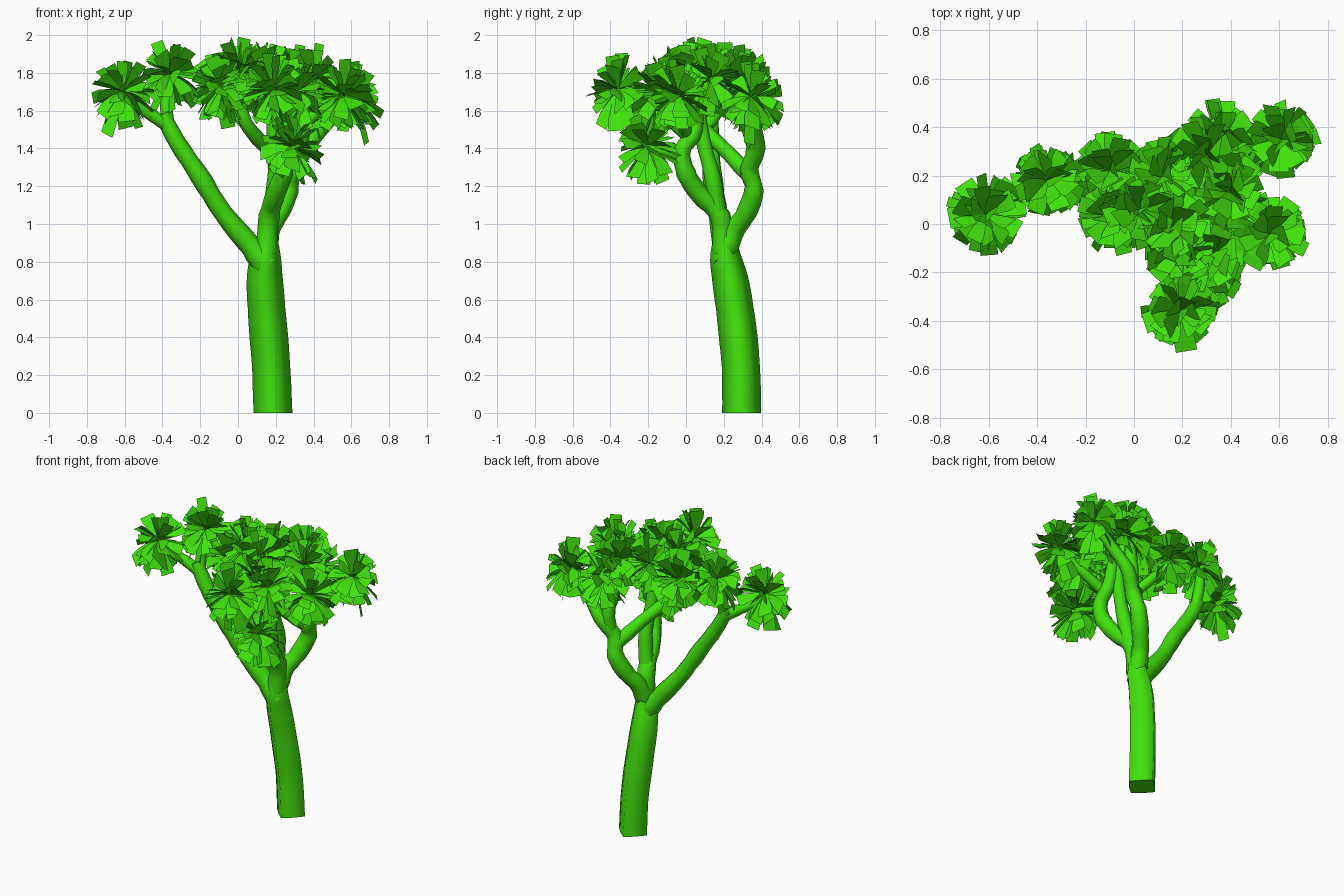
import bpy, bmesh, math, random
from mathutils import Vector, Matrix

if "Cube" in bpy.data.objects:
    bpy.data.objects.remove(bpy.data.objects["Cube"])

random.seed(4)
green = bpy.data.materials.new("plant_green")
green.diffuse_color = (0.055, 0.76, 0.004, 1)
green.use_nodes = True
green.node_tree.nodes["Principled BSDF"].inputs["Base Color"].default_value = green.diffuse_color


def finish(bm, name, smooth):
    me = bpy.data.meshes.new(name)
    bm.to_mesh(me)
    bm.free()
    ob = bpy.data.objects.new(name, me)
    bpy.context.collection.objects.link(ob)
    me.materials.append(green)
    for p in me.polygons:
        p.use_smooth = smooth
    return ob


def spline(pts, steps=4):
    """Catmull-Rom through (x, y, z, radius) points."""
    v = [Vector(p) for p in pts]
    v = [2 * v[0] - v[1]] + v + [2 * v[-1] - v[-2]]
    out = []
    for a, b, c, d in zip(v, v[1:], v[2:], v[3:]):
        for i in range(steps):
            t = i / steps
            out.append(0.5 * (2 * b + (c - a) * t + (2 * a - 5 * b + 4 * c - d) * t * t
                              + (3 * b - a - 3 * c + d) * t ** 3))
    return out + [v[-2]]


def limb(name, pts, sides=8, bumpy=0.06, odd=1.0):
    """Tube along a path; odd < 1 pulls every second side vertex in (diamond section)."""
    path = spline(pts)
    pos = [p.to_3d() for p in path]
    bm = bmesh.new()
    rings = []
    up = Vector((1, 0, 0))
    for i, p in enumerate(path):
        tan = (pos[min(i + 1, len(pos) - 1)] - pos[max(i - 1, 0)]).normalized()
        if i == 0 and p.z < 0.01:
            tan = Vector((0, 0, 1))
        up = (up - tan * up.dot(tan)).normalized()
        side = tan.cross(up)
        r = p.w * (1 + random.uniform(-bumpy, bumpy))
        ring = []
        for k in range(sides):
            a = 2 * math.pi * k / sides
            q = r * (odd if k % 2 else 1)
            ring.append(bm.verts.new(pos[i] + q * (math.cos(a) * up + math.sin(a) * side)))
        rings.append(ring)
    for a, b in zip(rings, rings[1:]):
        for k in range(sides):
            n = (k + 1) % sides
            bm.faces.new((a[k], a[n], b[n], b[k]))
    caps = [bm.faces.new(rings[0][::-1]), bm.faces.new(rings[-1])]
    for e in {e for f in caps for e in f.edges}:
        e.smooth = False
    return finish(bm, name, True)


# Trunk
limb("trunk", [(.185, .295, 0, .104), (.175, .29, .25, .102), (.155, .265, .5, .1),
               (.142, .235, .7, .097), (.145, .21, .82, .082), (.15, .205, .93, .06)], 8, .015, .76)

# Main branches
limb("left_branch", [(.15, .21, .78, .07), (.07, .2, .88, .06), (-.08, .17, 1.06, .052),
                     (-.2, .14, 1.25, .05), (-.32, .13, 1.43, .045), (-.4, .13, 1.58, .04)])
limb("front_branch", [(.15, .2, .85, .06), (.165, .18, 1.04, .055), (.2, .07, 1.16, .052),
                      (.24, .0, 1.27, .05), (.25, -.02, 1.39, .045), (.24, .05, 1.5, .04),
                      (.2, .05, 1.72, .03)])
limb("rear_branch", [(.15, .21, .86, .06), (.17, .26, .97, .055), (.22, .32, 1.06, .053),
                     (.27, .36, 1.18, .05), (.29, .335, 1.29, .048), (.37, .38, 1.41, .042),
                     (.48, .36, 1.54, .036), (.61, .35, 1.66, .028)])

# Forks and twigs ending inside the leaf clusters
twigs = [
    [(.28, .35, 1.24, .045), (.17, .22, 1.38, .04), (.04, .07, 1.54, .038), (.0, .06, 1.75, .028)],
    [(.31, .35, 1.32, .045), (.32, .36, 1.45, .04), (.3, .32, 1.6, .038), (.3, .3, 1.8, .028)],
    [(.17, .17, 1.05, .05), (.2, .14, 1.25, .042), (.19, .09, 1.45, .04), (.18, .05, 1.75, .03)],
    [(-.37, .13, 1.52, .036), (-.48, .1, 1.59, .032), (-.61, .04, 1.66, .026)],
    [(-.37, .13, 1.52, .036), (-.38, .16, 1.65, .032), (-.37, .18, 1.77, .026)],
    [(.25, -.02, 1.36, .035), (.27, -.1, 1.38, .03), (.3, -.21, 1.4, .026)],
    [(.25, 0, 1.48, .036), (.24, -.15, 1.6, .03), (.19, -.37, 1.7, .024)],
    [(.25, 0, 1.48, .036), (.4, -.02, 1.57, .03), (.56, -.04, 1.68, .024)],
    [(.06, .1, 1.5, .034), (-.02, .17, 1.6, .03), (-.1, .22, 1.7, .024)],
    [(.33, .36, 1.4, .034), (.36, .3, 1.55, .03), (.4, .13, 1.78, .024)],
]
for i, t in enumerate(twigs):
    limb(f"twig_{i + 1}", t, 8)


# Leaf clusters: blunt strap leaves fanning out, the lower ones hanging
def cluster(name, centre, count=48):
    bm = bmesh.new()
    c = Vector(centre)
    for k in range(count):
        s = 1 - 1.9 * (k + 0.5) / count + random.uniform(-.1, .1)
        s = max(-.95, min(.98, s))
        az = k * 2.39996 + random.uniform(-.3, .3)
        d = Vector((math.cos(az), math.sin(az), 0)) * math.sqrt(1 - s * s) + Vector((0, 0, s))
        roll = Matrix.Rotation(random.uniform(-1, 1), 3, d)
        across = roll @ Vector((-math.sin(az), math.cos(az), 0))
        length = random.uniform(.13, .172)
        stretch = Vector((1, 1, 1.2))
        droop = random.uniform(.01, .06) * (1 - max(s, 0) * .8)
        wide = random.uniform(.034, .048)
        prev = None
        for t, w in ((0.05, .25), (.4, .6), (.75, .95), (1, .95)):
            p = c + d * stretch * length * t - Vector((0, 0, droop * t * t))
            row = [bm.verts.new(p + across * wide * w * e) for e in (-1, 1)]
            if prev:
                bm.faces.new((prev[0], prev[1], row[1], row[0]))
            prev = row
    finish(bm, name, False)


centres = [
    (-.61, .04, 1.70), (-.36, .18, 1.79), (.19, -.36, 1.71), (.29, -.2, 1.41),
    (.56, -.04, 1.68), (.61, .35, 1.67), (-.1, .22, 1.73), (-.08, .04, 1.73),
    (.02, .06, 1.81), (.3, .28, 1.78), (.36, .35, 1.67), (.16, -.01, 1.8),
    (.31, -.13, 1.7), (.4, .13, 1.77), (.12, .2, 1.77), (.19, -.1, 1.73),
]
for i, p in enumerate(centres):
    cluster(f"leaf_cluster_{i + 1}", p)
